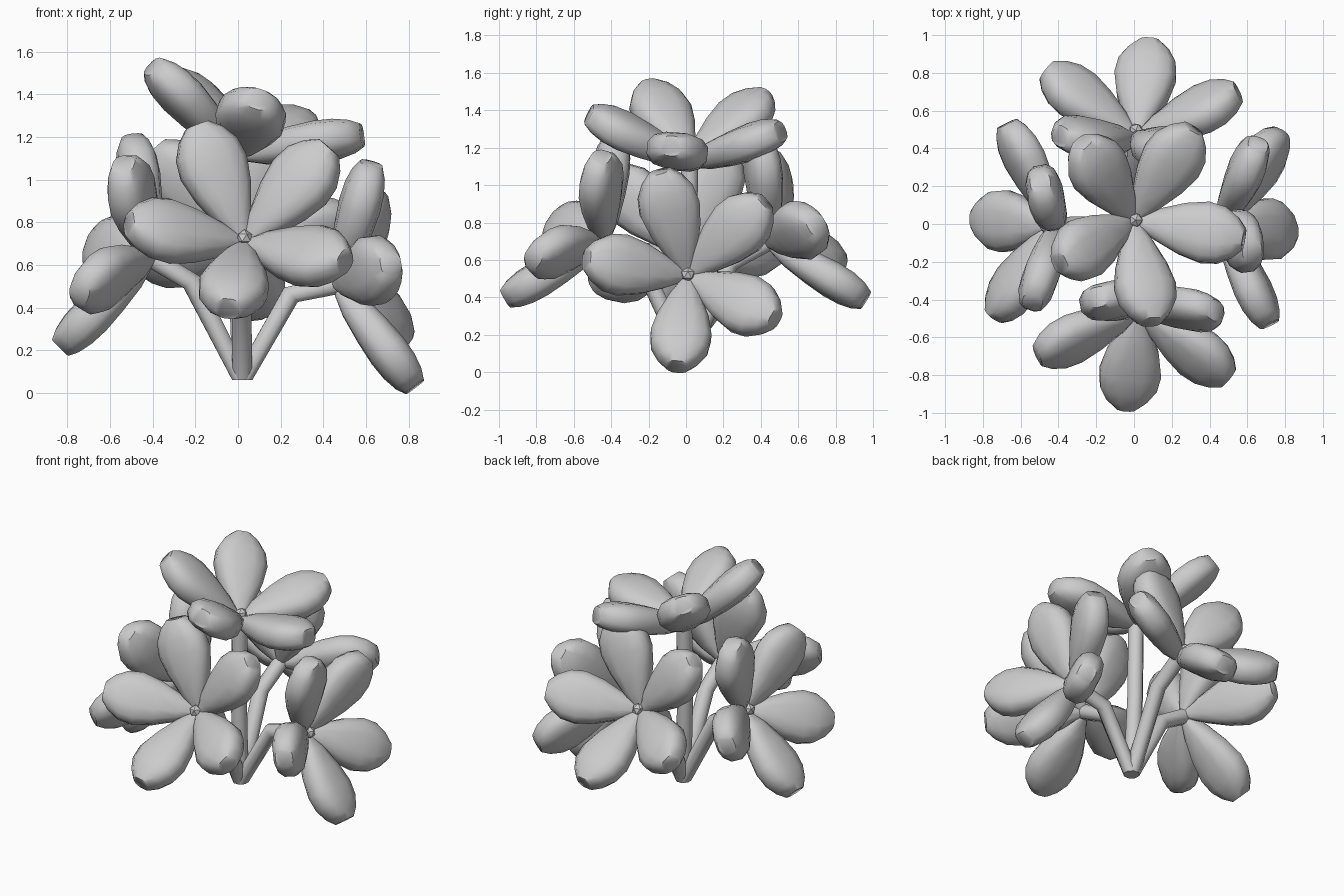
import bpy, bmesh, math
from mathutils import Vector, Matrix

if "Cube" in bpy.data.objects:
    bpy.data.objects.remove(bpy.data.objects["Cube"])

# petal profile: position along length, half width, half thickness
PROFILE = [(0.02, 0.025, 0.035), (0.22, 0.085, 0.07), (0.45, 0.14, 0.088),
           (0.65, 0.167, 0.097), (0.8, 0.155, 0.093), (0.92, 0.112, 0.078), (1.0, 0.06, 0.055)]
LENGTH, OUT, LIFT = 0.605, 0.545, 0.265
BASE = Vector((0.02, 0, 0.06))


def finish(name, bm, angle=40):
    bmesh.ops.recalc_face_normals(bm, faces=bm.faces)
    me = bpy.data.meshes.new(name)
    bm.to_mesh(me)
    bm.free()
    ob = bpy.data.objects.new(name, me)
    bpy.context.collection.objects.link(ob)
    bpy.ops.object.select_all(action='DESELECT')
    ob.select_set(True)
    bpy.context.view_layer.objects.active = ob
    bpy.ops.object.shade_smooth_by_angle(angle=math.radians(angle))
    return ob


def loft(bm, rings):
    rings = [[bm.verts.new(p) for p in r] for r in rings]
    for a, b in zip(rings, rings[1:]):
        for i in range(len(a)):
            j = (i + 1) % len(a)
            bm.faces.new((a[i], a[j], b[j], b[i]))
    bm.faces.new(rings[0])
    bm.faces.new(rings[-1])


def ring(c, a, b, ra, rb, sides=8, power=1.0):
    """Ellipse, or a squarer superellipse when power is below 1."""
    out = []
    for i in range(sides):
        t = math.tau * (i + 0.5) / sides
        x, y = math.cos(t), math.sin(t)
        x = math.copysign(abs(x) ** power, x)
        y = math.copysign(abs(y) ** power, y)
        out.append(c + a * (ra * x) + b * (rb * y))
    return out


def flower(name, centre, normal, up, angles):
    c, n = Vector(centre), Vector(normal).normalized()
    v = Vector(up)
    v = (v - n * v.dot(n)).normalized()
    u = v.cross(n)
    root = c - n * 0.03
    # five plump petals in a shallow cone
    bm = bmesh.new()
    for deg in angles:
        t = math.radians(deg)
        radial = u * math.cos(t) + v * math.sin(t)
        d = (radial * OUT + n * LIFT).normalized()
        w = n.cross(radial)
        h = d.cross(w)
        loft(bm, [ring(root + d * (s * LENGTH), w, h, rw, rh, 12, 0.75) for s, rw, rh in PROFILE])
    finish(name + "_petals", bm, 50)
    # small bud in the middle
    bm = bmesh.new()
    bmesh.ops.create_icosphere(bm, subdivisions=1, radius=0.04,
                               matrix=Matrix.Translation(c + n * 0.03))
    finish(name + "_bud", bm, 20)


def stem(name, points, r=0.05):
    bm = bmesh.new()
    pts = [Vector(p) for p in points]
    # the stem lies in one vertical plane; 'side' is across it
    flat = (pts[-1] - pts[0]).to_2d()
    side = Vector((-flat.y, flat.x, 0)).normalized()
    rings = []
    for i, p in enumerate(pts):
        d = (pts[min(i + 1, len(pts) - 1)] - pts[max(i - 1, 0)]).normalized()
        if i == 0:
            d = Vector((0, 0, 1))
        a = (side - d * side.dot(d)).normalized()
        rings.append(ring(p, a, d.cross(a), r, r))
    loft(bm, rings)
    finish(name, bm, 50)


def tilted(x, y, deg):
    t = math.radians(deg)
    return (x * math.cos(t), y * math.cos(t), math.sin(t))


# name, centre, outward direction, upward reference, petal angles, stem bend height
Z, Y = (0, 0, 1), (0, 1, 0)
FLOWERS = [
    ("front_flower", (0.03, -0.47, 0.71), tilted(0, -1, 34), Z, (114, 186, 262, 330, 43), 0.58),
    ("back_flower", (0.01, 0.47, 0.71), tilted(0, 1, 33), Z, (114, 186, 262, 330, 43), 0.58),
    ("right_flower", (0.495, 0.01, 0.515), tilted(1, 0, 11), Z, (106, 175, 264, 329, 41), 0.46),
    ("left_flower", (-0.435, -0.01, 0.65), tilted(-1, 0, 19), Z, (115, 185, 266, 331, 42), 0.52),
    ("top_flower", (0.0, 0.02, 1.15), (0.31, 0.02, 0.95), Y, (132, 205, 272, 349, 62), 0.6),
]
for *args, bend in FLOWERS:
    flower(*args)

# stems fan out from one foot and bend toward each flower
for name, c, *_, bend in FLOWERS:
    c = Vector(c)
    stem(name + "_stem", [BASE, (c.x * 0.5, c.y * 0.5, bend), c])
